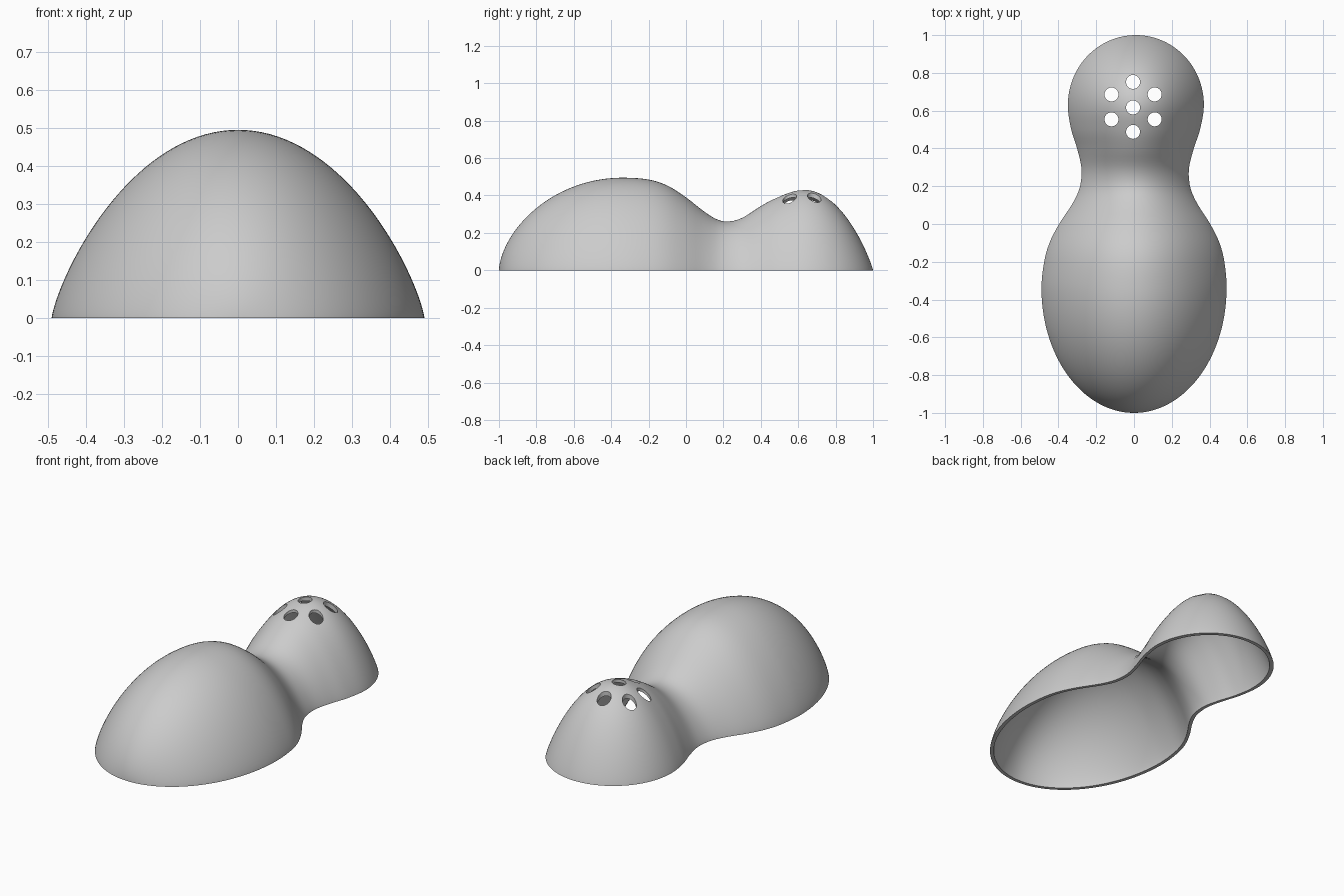
import bpy, bmesh, math

cube = bpy.data.objects.get("Cube")
if cube:
    bpy.data.objects.remove(cube, do_unlink=True)

grey = bpy.data.materials.new("light_grey")
grey.use_nodes = True
colour = (0.6, 0.6, 0.6, 1)
grey.diffuse_color = colour
grey.node_tree.nodes["Principled BSDF"].inputs["Base Color"].default_value = colour

BODY_Y, HEAD_Y, WALL = -0.34, 0.63, 0.02
STATIONS, ACROSS = 120, 72

# Half width and ridge height at stations from the body centre to the head centre
WAIST = [
    (BODY_Y, 0.49, 0.495), (-0.2, 0.477, 0.485), (-0.1, 0.45, 0.453),
    (0, 0.4, 0.39), (0.1, 0.335, 0.312), (0.17, 0.3, 0.27), (0.23, 0.286, 0.261),
    (0.3, 0.285, 0.28), (0.4, 0.309, 0.343), (0.5, 0.341, 0.395), (HEAD_Y, 0.36, 0.43),
]


def slope(i, k):
    if i in (0, len(WAIST) - 1):
        return 0
    a, b = WAIST[i - 1], WAIST[i + 1]
    return (b[k] - a[k]) / (b[0] - a[0])


def waist(y, k):
    """Smooth cubic through the waist stations."""
    i = max(n for n in range(len(WAIST) - 1) if WAIST[n][0] <= y)
    a, b = WAIST[i], WAIST[i + 1]
    d = b[0] - a[0]
    t = (y - a[0]) / d
    return (a[k] * (1 + 2 * t) * (1 - t) ** 2 + b[k] * t * t * (3 - 2 * t)
            + d * t * (1 - t) * (slope(i, k) * (1 - t) - slope(i + 1, k) * t))


def size(y):
    if y < BODY_Y:
        r = max(0, 1 - ((BODY_Y - y) / (1 + BODY_Y)) ** 2)
        return 0.49 * r ** 0.5, 0.495 * r ** 0.6
    if y > HEAD_Y:
        r = max(0, 1 - ((y - HEAD_Y) / (1 - HEAD_Y)) ** 2)
        return 0.36 * r ** 0.5, 0.43 * r ** 0.88
    return waist(y, 1), waist(y, 2)


def skin(bm, wall):
    """Loft one domed surface and return its rows of vertices."""
    rows = []
    for i in range(STATIONS + 1):
        y = -math.cos(math.pi * i / STATIONS)
        w, h = size(y)
        mid = min(max(y, BODY_Y), HEAD_Y)
        wm, hm = size(mid)
        w, h = w * (1 - wall / wm), h * (1 - wall / hm)
        blend = (mid - BODY_Y) / (HEAD_Y - BODY_Y)
        power = 0.78 + 0.1 * blend
        y *= 1 - wall
        if i in (0, STATIONS):
            rows.append([bm.verts.new((0.01 * blend, y, 0))] * (ACROSS + 1))
            continue
        row = []
        for j in range(ACROSS + 1):
            u = -math.cos(math.pi * j / ACROSS)
            z = h * max(0, 1 - u * u) ** power
            row.append(bm.verts.new((w * u + 0.01 * blend, y, z)))
        rows.append(row)
    for a, b in zip(rows, rows[1:]):
        for j in range(ACROSS):
            bm.faces.new(list(dict.fromkeys((a[j], a[j + 1], b[j + 1], b[j]))))
    return rows


# Hollow shell, with a flat rim joining outer and inner skins
bm = bmesh.new()
outer, inner = skin(bm, 0), skin(bm, WALL)
for side in (0, ACROSS):
    for i in range(STATIONS):
        bm.faces.new((outer[i][side], outer[i + 1][side], inner[i + 1][side], inner[i][side]))
bmesh.ops.recalc_face_normals(bm, faces=bm.faces)
mesh = bpy.data.meshes.new("hollow_shell")
bm.to_mesh(mesh)
bm.free()
shell = bpy.data.objects.new("hollow_shell", mesh)
bpy.context.collection.objects.link(shell)
mesh.materials.append(grey)

# One central hole and a ring of six
holes = [(-0.005, 0.617)]
for k in range(6):
    a = math.radians(90 + 60 * k)
    holes.append((-0.005 + 0.132 * math.cos(a), 0.62 + 0.132 * math.sin(a)))
bm = bmesh.new()
for x, y in holes:
    made = bmesh.ops.create_cone(bm, cap_ends=True, segments=32, radius1=0.037,
                                 radius2=0.037, depth=0.6)
    bmesh.ops.translate(bm, verts=made["verts"], vec=(x, y, 0.5))
cut_mesh = bpy.data.meshes.new("hole_cutter")
bm.to_mesh(cut_mesh)
bm.free()
cut_mesh.materials.append(grey)
cutter = bpy.data.objects.new("hole_cutter", cut_mesh)
cutter.hide_render = True
bpy.context.collection.objects.link(cutter)

cut = shell.modifiers.new("holes", 'BOOLEAN')
cut.operation, cut.solver, cut.object = 'DIFFERENCE', 'EXACT', cutter
bpy.ops.object.select_all(action='DESELECT')
shell.select_set(True)
bpy.context.view_layer.objects.active = shell
bpy.ops.object.modifier_apply(modifier=cut.name)
bpy.data.objects.remove(cutter, do_unlink=True)
bpy.ops.object.shade_smooth_by_angle(angle=math.radians(35))
